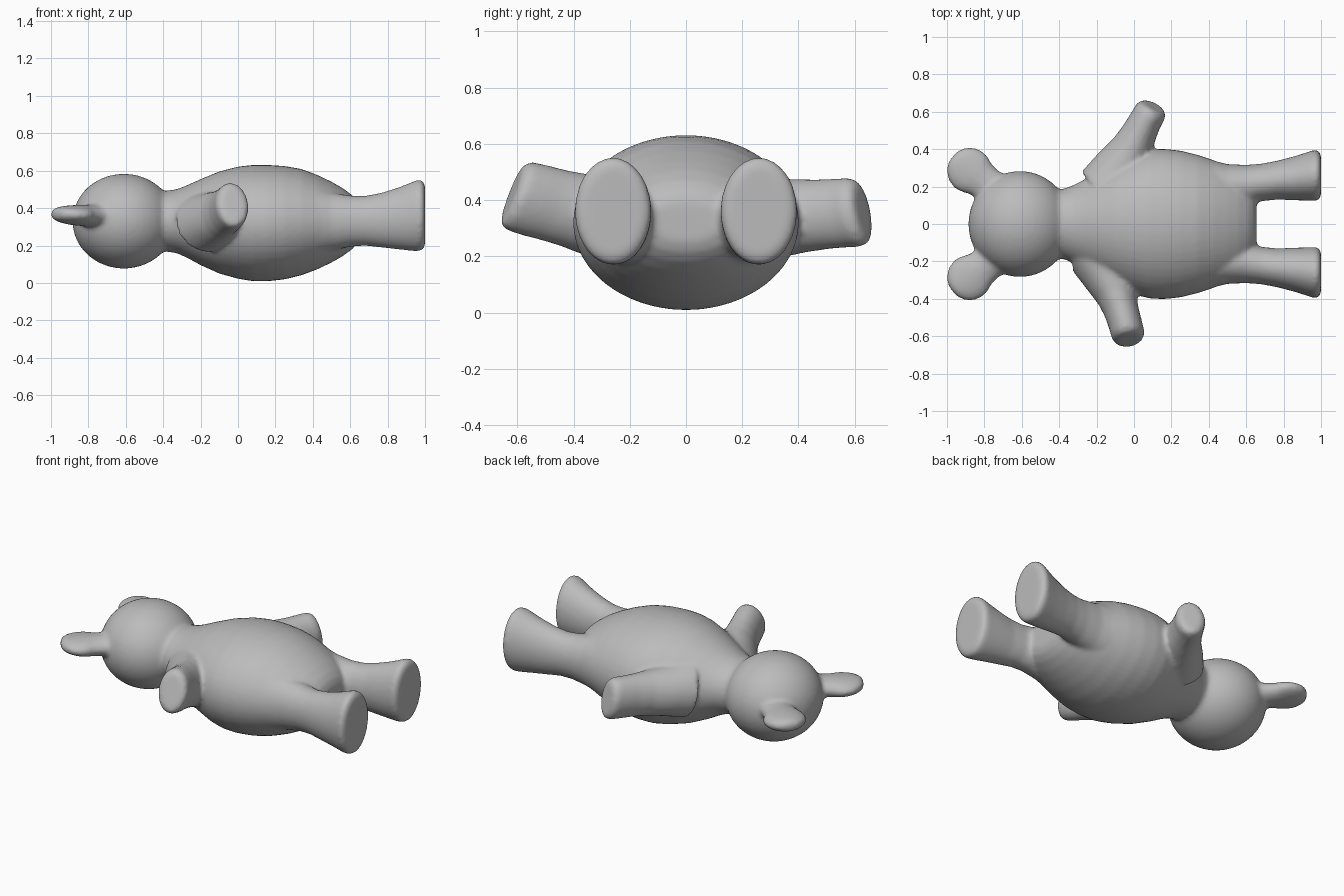
import bpy, bmesh, math
from mathutils import Vector

SIDES = 48


def loft(bm, rings, axis):
    """Skin ellipses (x, y, z, half width, half height) set square to an axis."""
    axis = Vector(axis).normalized()
    side = axis.cross(Vector((0, 0, 1))).normalized()
    up = side.cross(axis)
    loops = []
    for x, y, z, w, h in rings:
        loop = []
        for i in range(SIDES):
            a = 2 * math.pi * i / SIDES
            p = Vector((x, y, z)) + side * w * math.cos(a) + up * h * math.sin(a)
            loop.append(bm.verts.new(p))
        loops.append(loop)
    faces = [bm.faces.new(loops[0]), bm.faces.new(loops[-1][::-1])]
    for a, b in zip(loops, loops[1:]):
        for i in range(SIDES):
            j = (i + 1) % SIDES
            faces.append(bm.faces.new((a[i], b[i], b[j], a[j])))
    bmesh.ops.recalc_face_normals(bm, faces=faces)


def ball(bm, centre, radii):
    """Ellipsoid."""
    verts = bmesh.ops.create_uvsphere(bm, u_segments=SIDES, v_segments=32, radius=1)["verts"]
    for v in verts:
        v.co = Vector(centre) + Vector([c * r for c, r in zip(v.co, radii)])


bm = bmesh.new()

# Torso, from neck to seat
loft(bm, [(-.46, 0, .33, .17, .15), (-.37, 0, .33, .19, .165), (-.33, 0, .33, .205, .17),
          (-.27, 0, .328, .235, .195), (-.2, 0, .325, .275, .23), (-.1, 0, .323, .33, .273),
          (0, 0, .322, .375, .3), (.08, 0, .32, .398, .311), (.16, 0, .32, .402, .311),
          (.25, 0, .322, .392, .303), (.34, 0, .325, .37, .284), (.43, 0, .325, .34, .25),
          (.5, 0, .325, .31, .216), (.56, 0, .325, .275, .182), (.61, 0, .325, .23, .145),
          (.64, 0, .325, .185, .11), (.655, 0, .325, .13, .07)], (1, 0, 0))

# Head
ball(bm, (-.61, 0, .33), (.275, .283, .253))

# Ears and legs, mirrored
for s in (1, -1):
    loft(bm, [(-.68, s * .13, .36, .13, .09), (-.74, s * .175, .36, .105, .07),
              (-.78, s * .21, .36, .092, .06), (-.82, s * .24, .36, .1, .057),
              (-.86, s * .272, .362, .121, .055), (-.89, s * .294, .363, .123, .052),
              (-.92, s * .317, .365, .113, .047), (-.945, s * .336, .367, .092, .04),
              (-.965, s * .35, .368, .06, .03), (-.973, s * .356, .368, .03, .015)],
         (-.8, s * .6, .02))
    loft(bm, [(.38, s * .19, .325, .16, .19), (.5, s * .2, .327, .12, .155),
              (.6, s * .208, .33, .108, .137), (.68, s * .222, .332, .1, .133),
              (.77, s * .235, .336, .104, .147), (.86, s * .245, .345, .118, .166),
              (.93, s * .255, .355, .13, .184), (.965, s * .26, .361, .137, .192),
              (.985, s * .26, .361, .133, .187), (1.0, s * .26, .361, .113, .163)],
         (1, 0, 0))

# Arms, each in its own pose
loft(bm, [(-.17, -.2, .32, .17, .17), (-.125, -.31, .345, .135, .15),
          (-.09, -.40, .365, .105, .137), (-.066, -.47, .382, .093, .133),
          (-.045, -.54, .4, .09, .133), (-.032, -.59, .414, .089, .13),
          (-.026, -.612, .419, .08, .12), (-.024, -.62, .421, .06, .1)],
     (.2, -.9, .36))
loft(bm, [(-.13, .2, .33, .17, .17), (-.07, .31, .338, .14, .145),
          (-.01, .41, .345, .11, .132), (.03, .49, .35, .094, .126),
          (.062, .555, .354, .087, .125), (.088, .6, .357, .086, .125),
          (.1, .622, .358, .077, .115), (.105, .631, .359, .055, .095)],
     (.45, .87, .2))

mesh = bpy.data.meshes.new("teddy_bear")
bm.to_mesh(mesh)
bm.free()
bear = bpy.data.objects.new("teddy_bear", mesh)
bpy.context.collection.objects.link(bear)

# Plush grey
grey = bpy.data.materials.new("plush_grey")
grey.diffuse_color = (.5, .5, .5, 1)
mesh.materials.append(grey)

# Fuse the parts into one soft skin
remesh = bear.modifiers.new("fuse", "REMESH")
remesh.mode = "VOXEL"
remesh.voxel_size = .013
remesh.use_smooth_shade = True
smooth = bear.modifiers.new("soften", "SMOOTH")
smooth.factor = .5
smooth.iterations = 6

bpy.context.view_layer.objects.active = bear
bear.select_set(True)
for name in ("fuse", "soften"):
    bpy.ops.object.modifier_apply(modifier=name)
bpy.ops.object.shade_smooth_by_angle(angle=math.radians(40))
